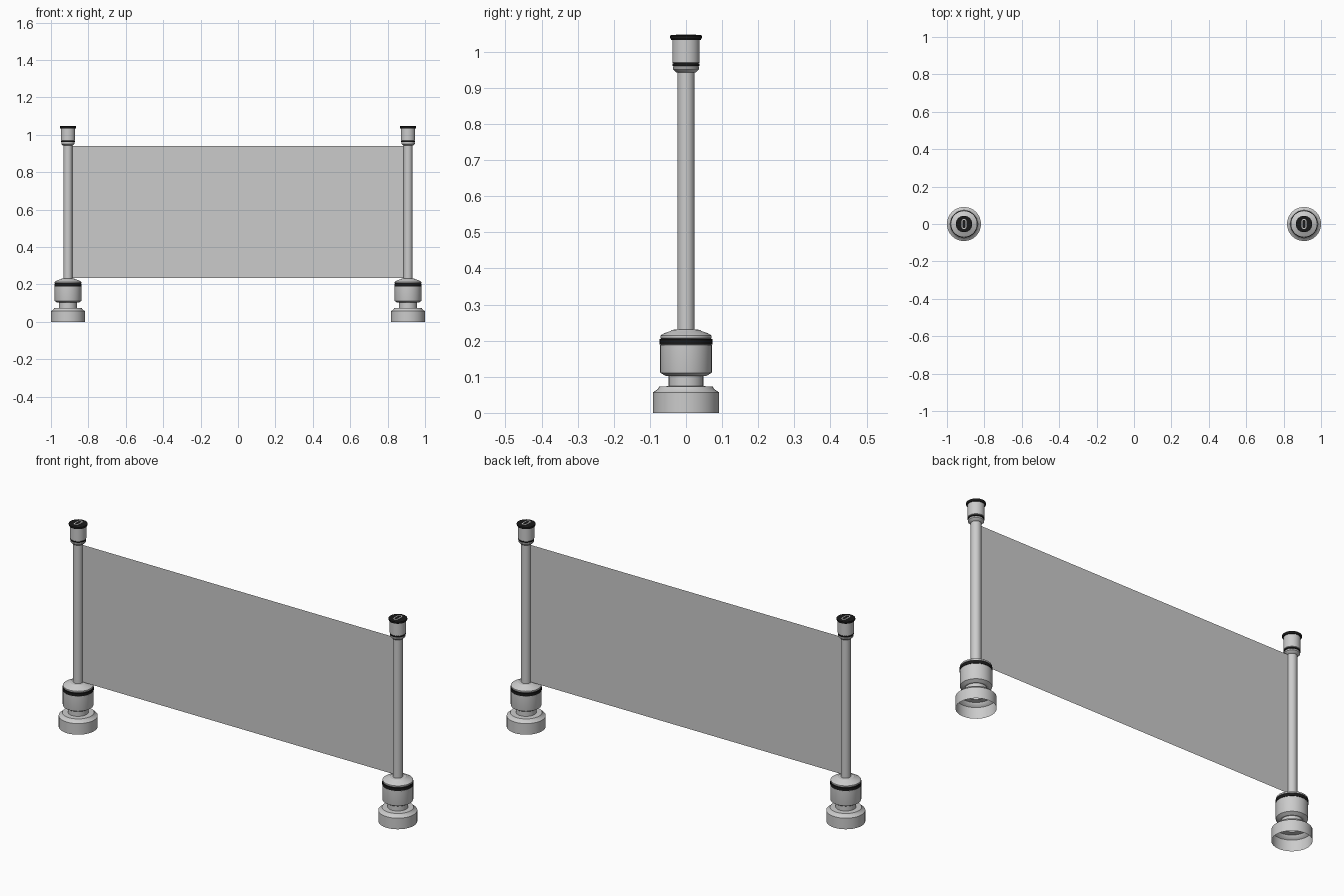
import bpy, bmesh
from math import cos, sin, pi, radians

if "Cube" in bpy.data.objects:
    bpy.data.objects.remove(bpy.data.objects["Cube"])

SEG = 32
POST_X = 0.909

black = bpy.data.materials.new("black_rubber")
black.diffuse_color = (0.01, 0.01, 0.01, 1)
black.use_nodes = True
black.node_tree.nodes["Principled BSDF"].inputs["Base Color"].default_value = black.diffuse_color


def finish(bm, name, mat=None, smooth=True):
    bmesh.ops.recalc_face_normals(bm, faces=bm.faces)
    me = bpy.data.meshes.new(name)
    bm.to_mesh(me)
    bm.free()
    ob = bpy.data.objects.new(name, me)
    bpy.context.collection.objects.link(ob)
    if mat:
        me.materials.append(mat)
    if smooth:
        bpy.ops.object.select_all(action='DESELECT')
        ob.select_set(True)
        bpy.context.view_layer.objects.active = ob
        bpy.ops.object.shade_smooth_by_angle(angle=radians(30))
    return ob


def lathe(name, profile, x, mat=None):
    """Revolve (radius, z) points around the vertical axis at x."""
    bm = bmesh.new()
    rings = []
    for r, z in profile:
        if r == 0:
            rings.append([bm.verts.new((x, 0, z))] * SEG)
        else:
            rings.append([bm.verts.new((x + r * cos(2 * pi * i / SEG), r * sin(2 * pi * i / SEG), z))
                          for i in range(SEG)])
    for a, b in zip(rings, rings[1:]):
        for i in range(SEG):
            j = (i + 1) % SEG
            bm.faces.new(list(dict.fromkeys((a[i], a[j], b[j], b[i]))))
    return finish(bm, name, mat)


def slot_plate(name, x, z, r, half, h):
    """Raised rounded slot rim on the cap: a stadium-shaped band."""
    bm = bmesh.new()

    def loop(rad, zz):
        pts = []
        for i in range(18):
            a = pi * (i if i < 9 else i - 1) / 8
            pts.append(bm.verts.new((x + rad * cos(a), (half if i < 9 else -half) + rad * sin(a), zz)))
        return pts
    loops = [loop(r, z), loop(r, z + h), loop(r * 0.6, z + h), loop(r * 0.6, z)]
    for a, b in zip(loops, loops[1:]):
        for i in range(18):
            j = (i + 1) % 18
            bm.faces.new((a[i], a[j], b[j], b[i]))
    return finish(bm, name)


# Profiles as (radius, height)
BASE = [(0.091, 0), (0.091, 0.057), (0.088, 0.059), (0.078, 0.066), (0.074, 0.073), (0.048, 0.074),
        (0.048, 0.102), (0.056, 0.102), (0.071, 0.111), (0.072, 0.115), (0.072, 0.188), (0.066, 0.190),
        (0.066, 0.203), (0.071, 0.207), (0.071, 0.214), (0.060, 0.221), (0.042, 0.227),
        (0.038, 0.230), (0.023, 0.231)]
BASE_RING = [(0.064, 0.189), (0.073, 0.189), (0.073, 0.204), (0.064, 0.204)]
POLE = [(0.0235, 0.225), (0.0235, 0.945)]
HEAD = [(0.0235, 0.942), (0.027, 0.943), (0.036, 0.952), (0.036, 0.958), (0.034, 0.960), (0.034, 0.968),
        (0.038, 0.970), (0.038, 1.035)]
HEAD_RING = [(0.032, 0.961), (0.037, 0.961), (0.037, 0.967), (0.032, 0.967)]
CAP = [(0.036, 1.033), (0.041, 1.033), (0.044, 1.038), (0.044, 1.044), (0.041, 1.046), (0, 1.046)]

# Two identical posts
for side, x in (("left", -POST_X), ("right", POST_X)):
    lathe(side + "_base", BASE, x)
    lathe(side + "_base_ring", BASE_RING, x, black)
    lathe(side + "_pole", POLE, x)
    lathe(side + "_head", HEAD, x)
    lathe(side + "_head_ring", HEAD_RING, x, black)
    lathe(side + "_cap", CAP, x, black)
    slot_plate(side + "_cap_slot_rim", x, 1.0455, 0.013, 0.014, 0.0015)

# Thin banner panel stretched between the poles
bm = bmesh.new()
px = POST_X - 0.02
bm.faces.new([bm.verts.new(p) for p in ((-px, 0, 0.235), (px, 0, 0.235), (px, 0, 0.94), (-px, 0, 0.94))])
finish(bm, "banner_panel", smooth=False)
